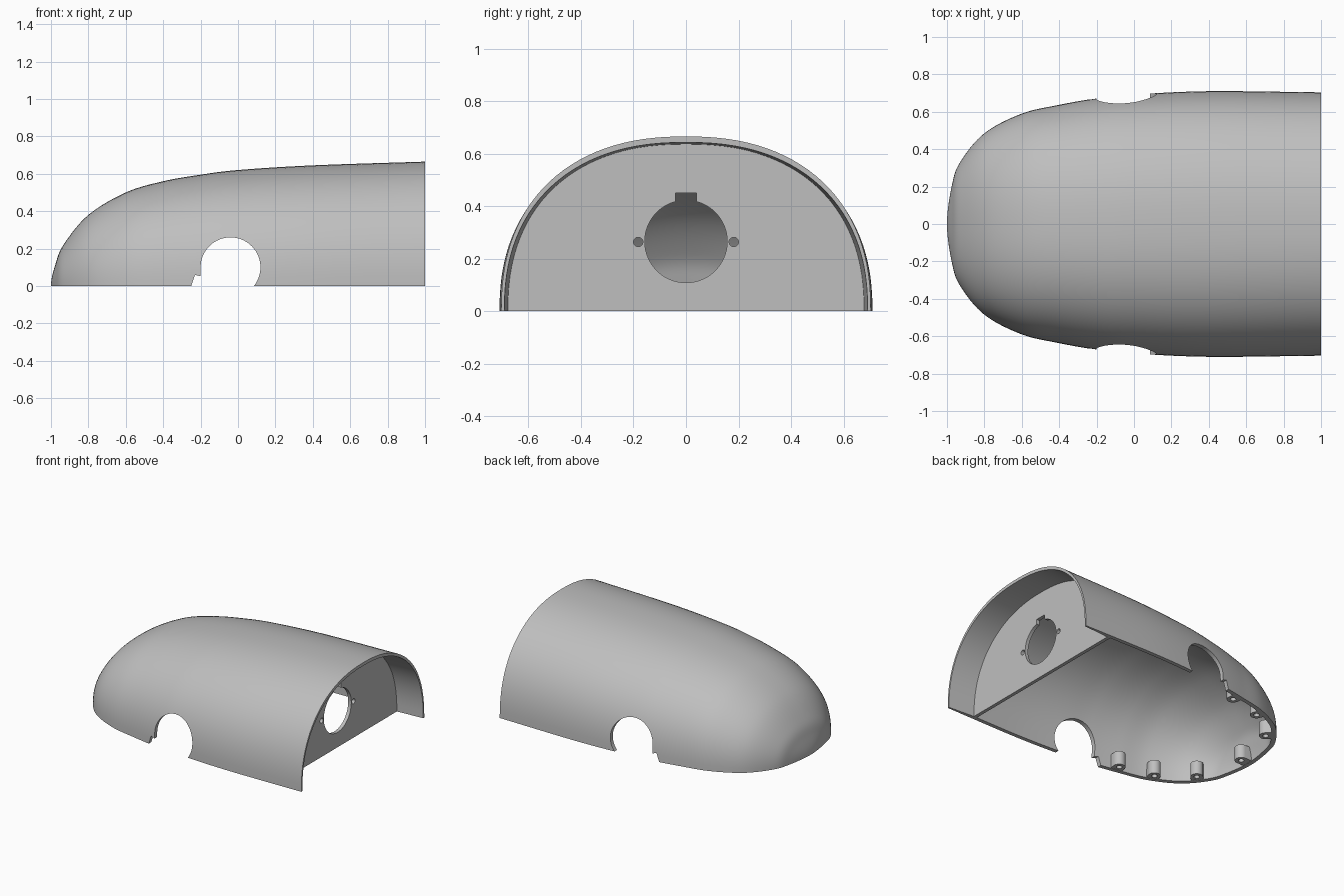
import bpy, bmesh
from math import sin, cos, pi, radians, copysign
from mathutils import Vector

if "Cube" in bpy.data.objects:
    bpy.data.objects.remove(bpy.data.objects["Cube"])

grey = bpy.data.materials.new("light_grey")
grey.use_nodes = True
grey.diffuse_color = (0.52, 0.52, 0.52, 1)
grey.node_tree.nodes["Principled BSDF"].inputs["Base Color"].default_value = grey.diffuse_color

# Outline stations: position along x, half width, height
STATIONS = [Vector(p) for p in (
    (-1, 0, 0), (-.975, .2, .12), (-.93, .33, .225), (-.8, .485, .38), (-.6, .59, .5),
    (-.4, .637, .56), (-.2, .672, .595), (0, .692, .62), (.4, .71, .645), (1, .704, .665))]
FRONT, REAR = .773, .798        # bulkhead faces


def spline(points, steps=8):
    """Catmull-Rom curve, mirrored at the nose so the tip is rounded."""
    first = Vector((points[1].x, -points[1].y, -points[1].z))
    p = [first] + points + [2 * points[-1] - points[-2]]
    out = []
    for a, b, c, d in zip(p, p[1:], p[2:], p[3:]):
        for i in range(steps):
            t = i / steps
            out.append((2 * b + (c - a) * t + (2 * a - 5 * b + 4 * c - d) * t ** 2
                        + (3 * b - a - 3 * c + d) * t ** 3) / 2)
    return out + [points[-1]]


CURVE = spline(STATIONS)


def station(x):
    """Interpolated station at x."""
    for a, b in zip(CURVE, CURVE[1:]):
        if x <= b.x:
            return a.lerp(b, (x - a.x) / (b.x - a.x))
    return CURVE[-1]


def make_object(name, bm):
    bmesh.ops.remove_doubles(bm, verts=bm.verts, dist=1e-5)
    bmesh.ops.recalc_face_normals(bm, faces=bm.faces)
    mesh = bpy.data.meshes.new(name)
    bm.to_mesh(mesh)
    bm.free()
    mesh.materials.append(grey)
    obj = bpy.data.objects.new(name, mesh)
    bpy.context.collection.objects.link(obj)
    return obj


def loft(name, stations, skirt=0, count=56, power=2.3):
    """Closed solid through arched sections, optionally running below the floor."""
    bm = bmesh.new()
    rings = []
    for x, w, h in stations:
        arch = []
        for i in range(count + 1):
            a = pi * i / count
            c, s = cos(a), max(0, sin(a))
            arch.append((x, w * copysign(abs(c) ** (2 / power), c), h * s ** (2 / power)))
        if skirt:
            arch = [(x, w, -skirt)] + arch + [(x, -w, -skirt)]
        rings.append([bm.verts.new(p) for p in arch])
    for r, q in zip(rings, rings[1:]):
        for i in range(len(r)):
            j = (i + 1) % len(r)
            bm.faces.new((r[i], r[j], q[j], q[i]))
    bm.faces.new(rings[-1])
    if stations[0][1] > .01:
        bm.faces.new(rings[0])
    return make_object(name, bm)


def prism(name, outline, place, low, high):
    """Extrude a 2D outline; place maps (u, v, depth) to a 3D point."""
    bm = bmesh.new()
    a, b = ([bm.verts.new(place(u, v, d)) for u, v in outline] for d in (low, high))
    bm.faces.new(a)
    bm.faces.new(b)
    for i in range(len(a)):
        j = (i + 1) % len(a)
        bm.faces.new((a[i], a[j], b[j], b[i]))
    return make_object(name, bm)


def arc(u, v, r, start=0, end=360, count=40):
    full = end - start == 360
    angles = [radians(start + (end - start) * i / count) for i in range(count + (not full))]
    return [(u + r * cos(a), v + r * sin(a)) for a in angles]


def boolean(obj, cutter, operation="DIFFERENCE"):
    cutter.hide_render = True
    mod = obj.modifiers.new("cut", "BOOLEAN")
    mod.object, mod.operation, mod.solver = cutter, operation, "EXACT"
    bpy.context.view_layer.objects.active = obj
    bpy.ops.object.modifier_apply(modifier=mod.name)
    bpy.data.objects.remove(cutter)


def along_x(u, v, d):
    return (d, u, v)


def along_y(u, v, d):
    return (u, d, v)


def along_z(u, v, d):
    return (u, v, d)


# Outer body, hollowed on both sides of the bulkhead
shell = loft("shell", CURVE)
inner = [(1 - (1 - p.x) * .985, p.y * .96, p.z * .963) for p in CURVE if p.x < FRONT - .02]
end = station(FRONT)
boolean(shell, loft("cavity", inner + [(FRONT, end.y * .96, end.z * .963)], skirt=.05))
near, far = station(REAR), station(1)
boolean(shell, loft("recess", [(REAR, near.y * .96, near.z * .965),
                               (1.02, far.y * .985, far.z * .967)], skirt=.05))

# Round side openings with a stepped notch
boolean(shell, prism("side_hole", arc(-.04, .1, .16, -55, 180, 48)
                     + [(-.2, .052), (-.23, .06), (-.237, .04), (-.25, 0), (-.26, -.04)],
                     along_y, -1, 1))

# Keyed round opening and two screw holes in the bulkhead
boolean(shell, prism("keyhole", arc(0, .265, .157, 105, 435, 64) + [(.04, .45), (-.04, .45)],
                     along_x, .7, .9))
for side in (-1, 1):
    boolean(shell, prism("screw_hole", arc(side * .182, .263, .018, count=20), along_x, .7, .9))


# Screw bosses along the nose, each running outward into the wall
def boss(name, x, y, angle):
    tip = arc(x, y, .042, angle + 90, angle + 270, 16)
    out = Vector((cos(radians(angle)), sin(radians(angle)))) * .16
    outline = tip + [(tip[-1][0] + out.x, tip[-1][1] + out.y), (tip[0][0] + out.x, tip[0][1] + out.y)]
    obj = prism(name, outline, along_z, .002, .1)
    envelope = [(p.x * .99, p.y * .985, p.z * .985) for p in CURVE]
    boolean(obj, loft("envelope", envelope), "INTERSECT")
    boolean(obj, prism("boss_hole", arc(x, y, .019, count=20), along_z, -.02, .08))
    return obj


parts = [shell, boss("nose_boss", -.915, 0, 180)]
for side, label in ((1, "back"), (-1, "front")):
    for n, (x, y, angle) in enumerate(((-.36, .58, 98), (-.61, .52, 110), (-.83, .35, 135))):
        parts.append(boss(f"{label}_boss_{n + 1}", x, side * y, side * angle))

# Smooth shading with crisp edges
bpy.ops.object.select_all(action="DESELECT")
for obj in parts:
    obj.select_set(True)
bpy.context.view_layer.objects.active = shell
bpy.ops.object.shade_smooth_by_angle(angle=radians(30))
